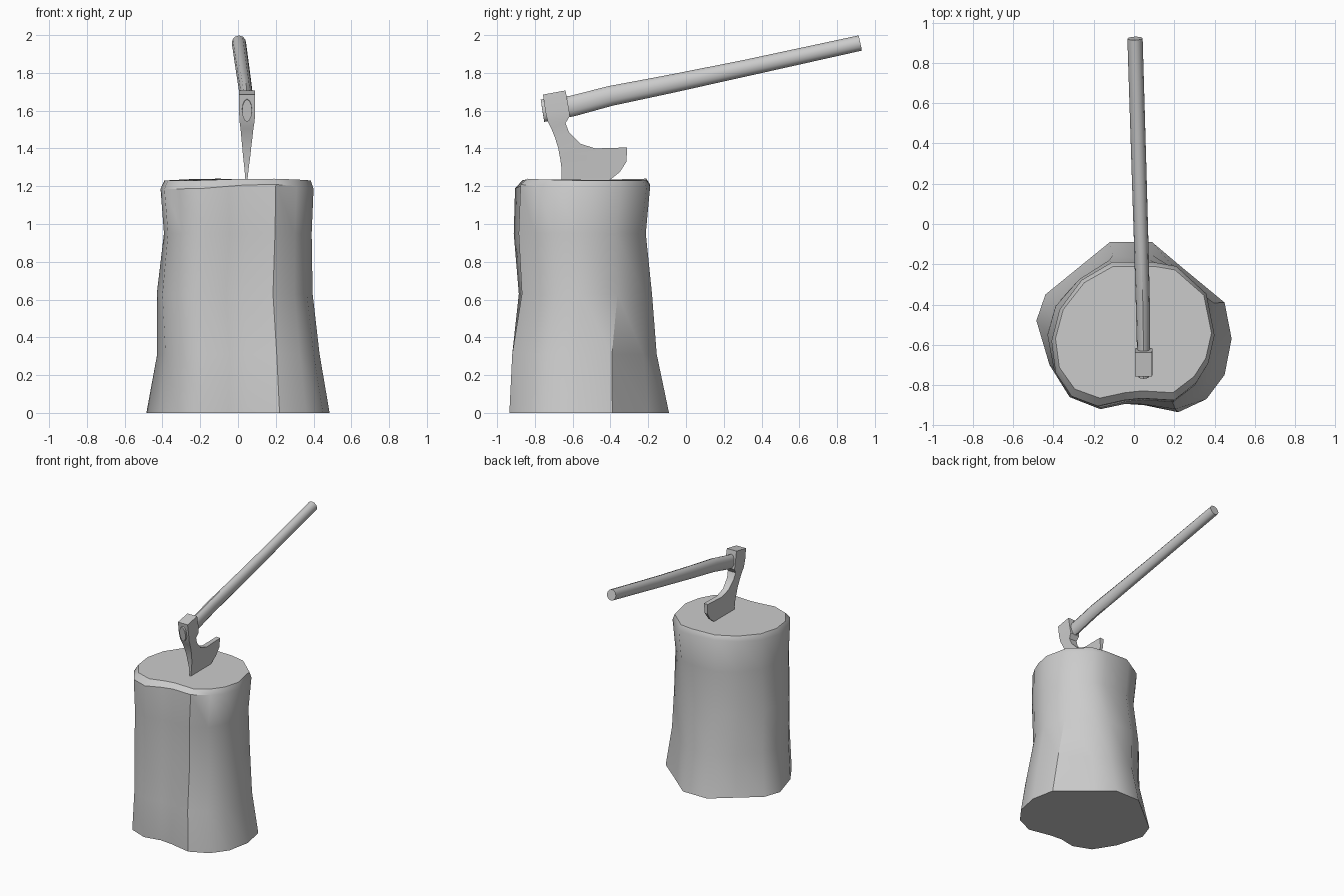
import bpy, bmesh, math
from mathutils import Vector

cube = bpy.data.objects.get("Cube")
if cube:
    bpy.data.objects.remove(cube, do_unlink=True)

# Single flat grey for wood and steel
grey = bpy.data.materials.new("plain_grey")
grey.use_nodes = True
colour = (0.6, 0.6, 0.6, 1)
grey.diffuse_color = colour
grey.node_tree.nodes["Principled BSDF"].inputs["Base Color"].default_value = colour


def loft(name, rings, smooth_angle):
    """Skin a list of equally long closed rings and cap both ends."""
    bm = bmesh.new()
    loops = [[bm.verts.new(p) for p in ring] for ring in rings]
    for low, high in zip(loops, loops[1:]):
        for i in range(len(low)):
            j = (i + 1) % len(low)
            bm.faces.new((low[i], low[j], high[j], high[i]))
    bm.faces.new(loops[0])
    bm.faces.new(loops[-1])
    bmesh.ops.recalc_face_normals(bm, faces=bm.faces)
    mesh = bpy.data.meshes.new(name)
    bm.to_mesh(mesh)
    bm.free()
    mesh.materials.append(grey)
    obj = bpy.data.objects.new(name, mesh)
    bpy.context.collection.objects.link(obj)
    bpy.ops.object.select_all(action='DESELECT')
    obj.select_set(True)
    bpy.context.view_layer.objects.active = obj
    bpy.ops.object.shade_smooth_by_angle(angle=math.radians(smooth_angle))
    return obj


# Stump: root and rim outlines, blended and fitted to the extents of each level
root = [(-.12, -.09), (.09, -.09), (.22, -.2), (.45, -.39), (.485, -.57), (.45, -.75),
        (.36, -.87), (.22, -.935), (.05, -.9), (-.05, -.89), (-.18, -.915), (-.32, -.86),
        (-.42, -.7), (-.485, -.48), (-.44, -.35), (-.28, -.22)]
rim = [(-.11, -.18), (.1, -.18), (.21, -.2), (.36, -.34), (.4, -.55), (.37, -.69),
       (.31, -.79), (.2, -.88), (.04, -.87), (-.05, -.88), (-.18, -.91), (-.31, -.86),
       (-.39, -.74), (-.41, -.58), (-.37, -.42), (-.26, -.27)]


def fit(values, low, high):
    a, b = min(values), max(values)
    return [low + (v - a) / (b - a) * (high - low) for v in values]


def stump_ring(z, blend, x0, x1, y0, y1):
    pts = [Vector(a).lerp(Vector(b), blend) for a, b in zip(root, rim)]
    xs = fit([p.x for p in pts], x0, x1)
    ys = fit([p.y for p in pts], y0, y1)
    return [(x, y, z) for x, y in zip(xs, ys)]


levels = [(0, 0, -.485, .485, -.935, -.09), (.31, .4, -.428, .432, -.92, -.155),
          (.63, .75, -.43, .395, -.885, -.18), (.95, .95, -.392, .39, -.912, -.213),
          (1.21, 1, -.41, .4, -.905, -.19), (1.24, 1, -.39, .385, -.865, -.21)]
rings = [stump_ring(*level) for level in levels]
# uneven saw cut around the rim
for k, wobble in ((-2, .012), (-1, .005)):
    rings[k] = [(x, y, z - wobble * (1 + math.sin(7 * x + 3 * y))) for x, y, z in rings[k]]
loft("stump", rings, 38)

# Axe handle: oval rings along a gently curved path, (centre, half width, half height)
path = [((.048, -.76, 1.6), .026, .06), ((.047, -.6, 1.625), .033, .055),
        ((.044, -.4, 1.678), .035, .053), ((.036, -.1, 1.738), .036, .049),
        ((.024, .3, 1.822), .037, .044), ((.005, .922, 1.958), .038, .041)]
centres = [Vector(p[0]) for p in path]
rings = []
for i, (c, w, h) in enumerate(path):
    along = (centres[min(i + 1, len(path) - 1)] - centres[max(i - 1, 0)]).normalized()
    side = along.cross(Vector((0, 0, 1))).normalized()
    up = side.cross(along)
    rings.append([Vector(c) + side * w * math.cos(t) + up * h * math.sin(t)
                  for t in (math.tau * k / 12 for k in range(12))])
loft("axe_handle", rings, 40)

# Axe head: rows from poll to cutting edge, (front y, z, back y, z, half width)
rows = [(-.757, 1.685, -.638, 1.707, .042), (-.745, 1.6, -.62, 1.61, .043),
        (-.733, 1.545, -.615, 1.57, .04), (-.713, 1.505, -.638, 1.535, .034),
        (-.693, 1.455, -.62, 1.487, .029), (-.676, 1.4, -.56, 1.425, .023),
        (-.67, 1.365, -.48, 1.4, .02), (-.665, 1.34, -.312, 1.405, .017),
        (-.66, 1.3, -.315, 1.33, .012), (-.66, 1.25, -.35, 1.275, .007),
        (-.66, 1.2, -.42, 1.22, .003)]
rings = []
for yf, zf, yb, zb, w in rows:
    x = .044 + .1 * w
    rings.append([(x - w, yf, zf), (x + w, yf, zf), (x + w, yb, zb), (x - w, yb, zb)])
loft("axe_head", rings, 30)
